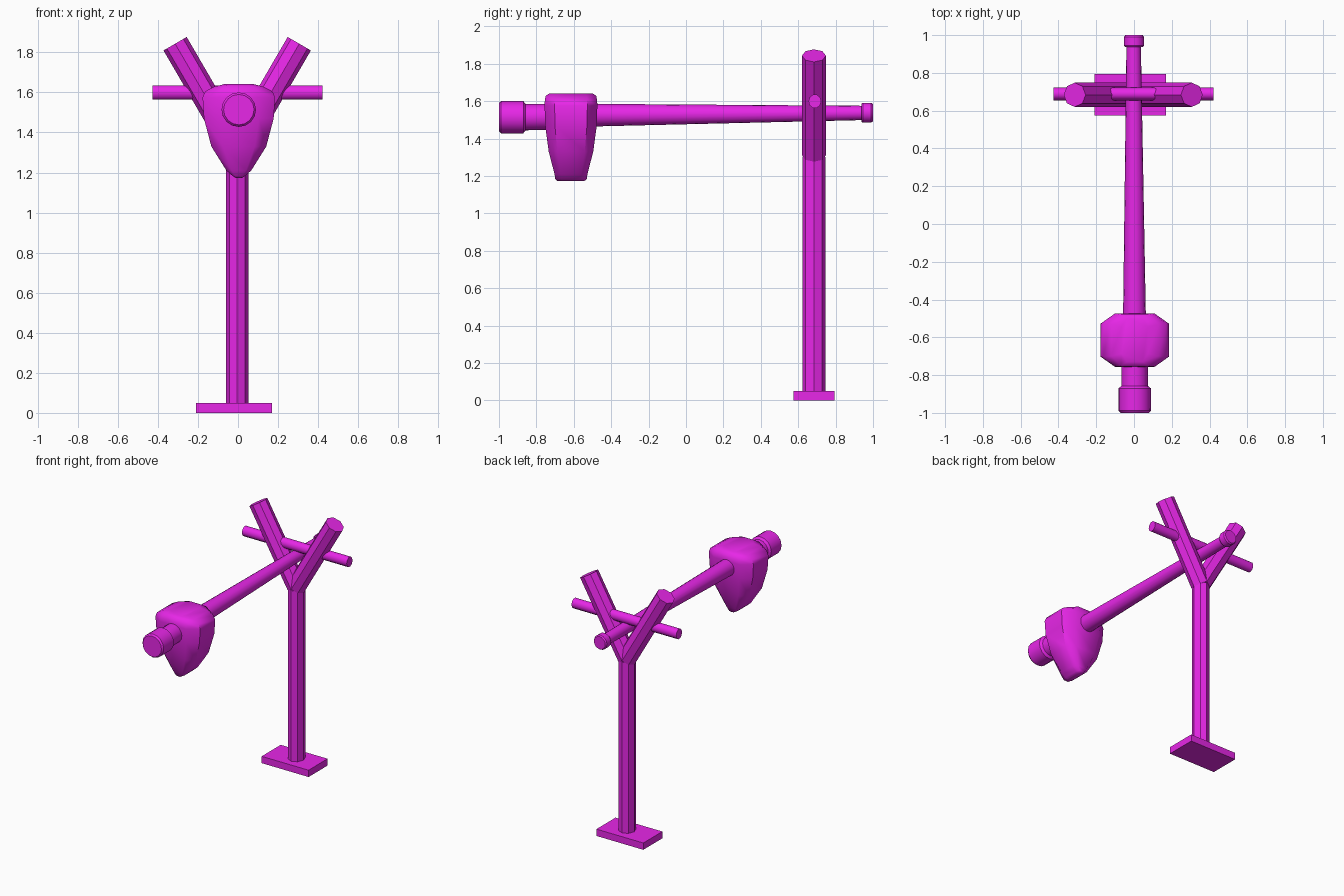
import bpy, bmesh, math
from mathutils import Vector

if "Cube" in bpy.data.objects:
    bpy.data.objects.remove(bpy.data.objects["Cube"])

mat = bpy.data.materials.new("magenta")
mat.diffuse_color = (0.8, 0.02, 0.8, 1)
mat.use_nodes = True
mat.node_tree.nodes["Principled BSDF"].inputs["Base Color"].default_value = mat.diffuse_color


def loft(name, rings, smooth=None):
    """Skin a list of equal-length point rings and cap both ends."""
    bm = bmesh.new()
    loops = [[bm.verts.new(p) for p in ring] for ring in rings]
    n = len(loops[0])
    for a, b in zip(loops, loops[1:]):
        for i in range(n):
            j = (i + 1) % n
            bm.faces.new((a[i], a[j], b[j], b[i]))
    bm.faces.new(loops[0])
    bm.faces.new(loops[-1])
    bmesh.ops.recalc_face_normals(bm, faces=bm.faces)
    me = bpy.data.meshes.new(name)
    bm.to_mesh(me)
    bm.free()
    ob = bpy.data.objects.new(name, me)
    bpy.context.collection.objects.link(ob)
    me.materials.append(mat)
    if smooth:
        bpy.ops.object.select_all(action='DESELECT')
        ob.select_set(True)
        bpy.context.view_layer.objects.active = ob
        bpy.ops.object.shade_smooth_by_angle(angle=math.radians(smooth))
    return ob


def ring(c, u, v, ru, rv, n):
    """Ellipse around c in the plane of u and v."""
    c, u, v = Vector(c), Vector(u).normalized(), Vector(v).normalized()
    return [c + u * ru * math.cos(2 * math.pi * i / n)
            + v * rv * math.sin(2 * math.pi * i / n) for i in range(n)]


X, Y, Z = (1, 0, 0), (0, 1, 0), (0, 0, 1)
PY = 0.684    # stand position in y

# Base plate
bpy.ops.mesh.primitive_cube_add(size=1, location=(-0.02, PY, 0.025))
base = bpy.context.object
base.name = "base_plate"
base.scale = (0.38, 0.22, 0.05)
base.data.materials.append(mat)

# Octagonal post
loft("post", [ring((-0.004, PY, z), X, Y, 0.056, 0.062, 8) for z in (0.04, 1.30)])

# Fork arms
for side, name in ((1, "fork_arm_right"), (-1, "fork_arm_left")):
    start = Vector((-0.004, PY, 1.31))
    end = Vector((-0.004 + 0.31 * side, PY, 1.843))
    d = (end - start).normalized()
    across = d.cross(Vector(Y))
    loft(name, [ring(p, across, Y, 0.067, 0.064, 8) for p in (start, end)])

# Cross bar through the fork
loft("cross_bar", [ring((x, PY + 0.005, 1.599), Y, Z, 0.034, 0.037, 10)
                   for x in (-0.427, 0.422)], 40)

# Tapered shaft with stepped grip, as (y, centre z, radius)
shaft = [(-1.0, 1.514, 0.076), (-0.988, 1.514, 0.086), (-0.87, 1.514, 0.086),
         (-0.857, 1.514, 0.07), (-0.74, 1.516, 0.07), (-0.60, 1.522, 0.062),
         (-0.47, 1.525, 0.06), (0.96, 1.537, 0.038)]
loft("shaft", [ring((0.004 - 0.003 * (y + 1), y, z), X, Z, r, r, 16)
               for y, z, r in shaft], 30)

# End collar
collar = [(0.938, 0.048), (0.945, 0.053), (0.99, 0.053), (1.0, 0.046)]
loft("end_collar", [ring((0, y, 1.538), X, Z, r, r, 16) for y, r in collar], 30)

# Shield-shaped weight: chamfered rectangles as (z, half width, half depth)
weight = [(1.642, 0.07, 0.115), (1.628, 0.125, 0.135), (1.605, 0.168, 0.14),
          (1.575, 0.181, 0.141), (1.47, 0.174, 0.138), (1.33, 0.137, 0.119),
          (1.21, 0.062, 0.088), (1.182, 0.03, 0.084), (1.173, 0.016, 0.072)]
corners = [(1, -.62), (1, .62), (.58, 1), (-.58, 1),
           (-1, .62), (-1, -.62), (-.58, -1), (.58, -1)]
loft("weight", [[(0.004 + hx * cx, -0.615 + hy * cy, z) for cx, cy in corners]
                for z, hx, hy in weight], 50)
